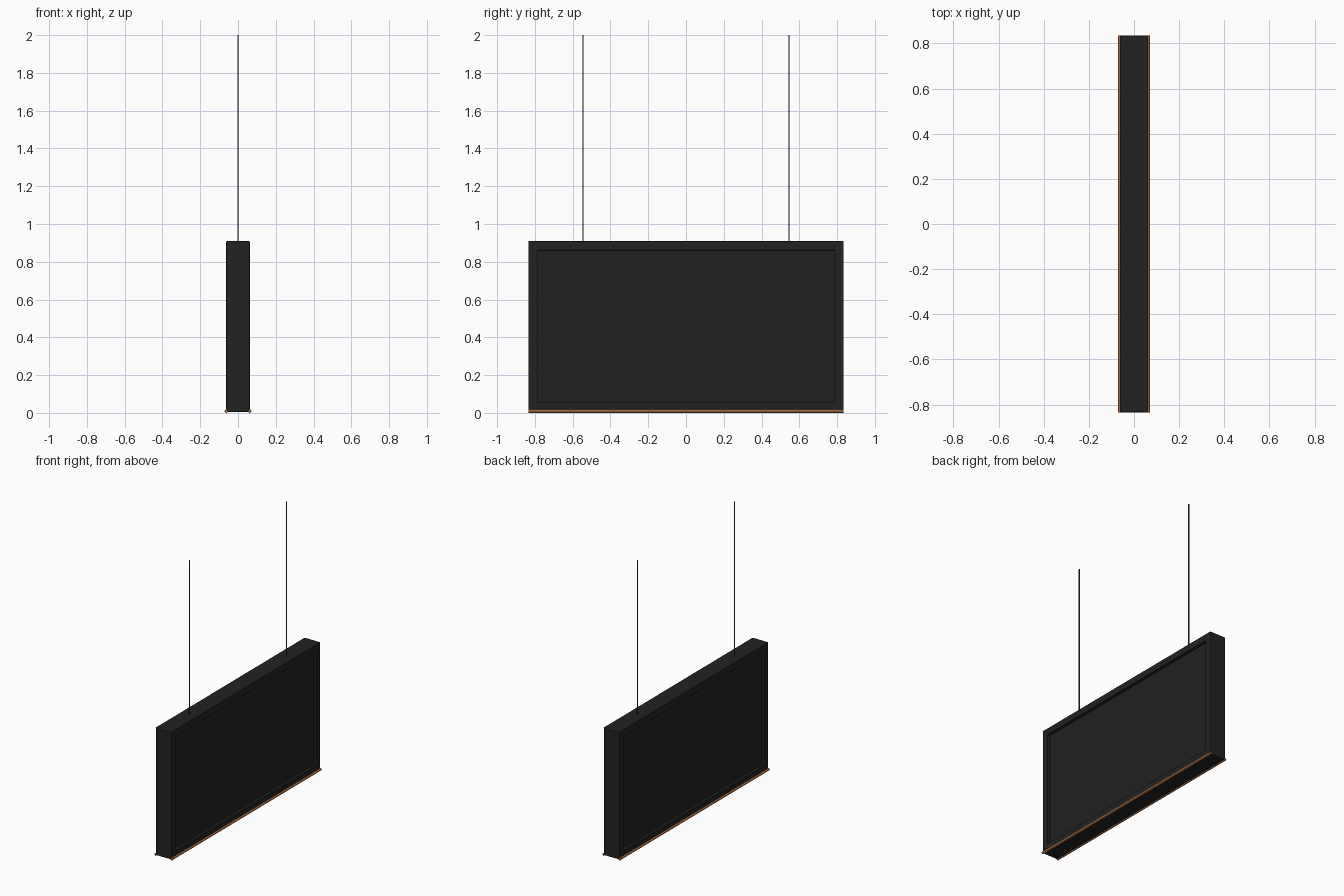
import bpy, bmesh
from mathutils import Matrix, Vector

if "Cube" in bpy.data.objects:
    bpy.data.objects.remove(bpy.data.objects["Cube"])

def material(name, rgb):
    m = bpy.data.materials.new(name)
    m.diffuse_color = (*rgb, 1)
    m.use_nodes = True
    m.node_tree.nodes["Principled BSDF"].inputs["Base Color"].default_value = m.diffuse_color
    return m

BLACK = material("matte black", (0.016, 0.016, 0.016))
COPPER = material("copper", (0.33, 0.13, 0.05))
STEEL = material("dark steel", (0.05, 0.05, 0.055))

def finish(name, bm, mat):
    bmesh.ops.recalc_face_normals(bm, faces=bm.faces)
    me = bpy.data.meshes.new(name)
    bm.to_mesh(me)
    bm.free()
    me.materials.append(mat)
    ob = bpy.data.objects.new(name, me)
    bpy.context.collection.objects.link(ob)
    return ob

def rod(name, start, end, radius, sides, mat):
    a, b = Vector(start), Vector(end)
    bm = bmesh.new()
    rot = (b - a).to_track_quat('Z', 'Y').to_matrix().to_4x4()
    bmesh.ops.create_cone(bm, cap_ends=True, segments=sides, radius1=radius, radius2=radius,
                          depth=(b - a).length, matrix=Matrix.Translation((a + b) / 2) @ rot)
    return finish(name, bm, mat)

# Sign body: slab with small bevels and a recessed panel on each broad face
W, D, Z0, Z1 = 0.125, 1.67, 0.005, 0.91
bm = bmesh.new()
bmesh.ops.create_cube(bm, size=1, matrix=Matrix.Translation((0, 0, (Z0 + Z1) / 2))
                      @ Matrix.Diagonal((W, D, Z1 - Z0, 1)))
bmesh.ops.bevel(bm, geom=bm.edges[:], offset=0.005, segments=2, profile=0.5, affect='EDGES')
bm.normal_update()
broad = [f for f in bm.faces if abs(f.normal.x) > 0.99 and f.calc_area() > 0.5]
for f in broad:
    bmesh.ops.inset_individual(bm, faces=[f], thickness=0.062, depth=0)
    bmesh.ops.inset_individual(bm, faces=[f], thickness=0.001, depth=-0.02)
finish("sign_body", bm, BLACK)

# Copper edging along the bottom of both broad faces
for side, label in ((-1, "left"), (1, "right")):
    rod(f"copper_trim_{label}", (side * 0.062, -D / 2, 0.009), (side * 0.062, D / 2, 0.009),
        0.009, 12, COPPER)

# Suspension cables
for side, label in ((-1, "front"), (1, "back")):
    rod(f"cable_{label}", (0, side * 0.545, 0.90), (0, side * 0.545, 2.0), 0.0035, 8, STEEL)
